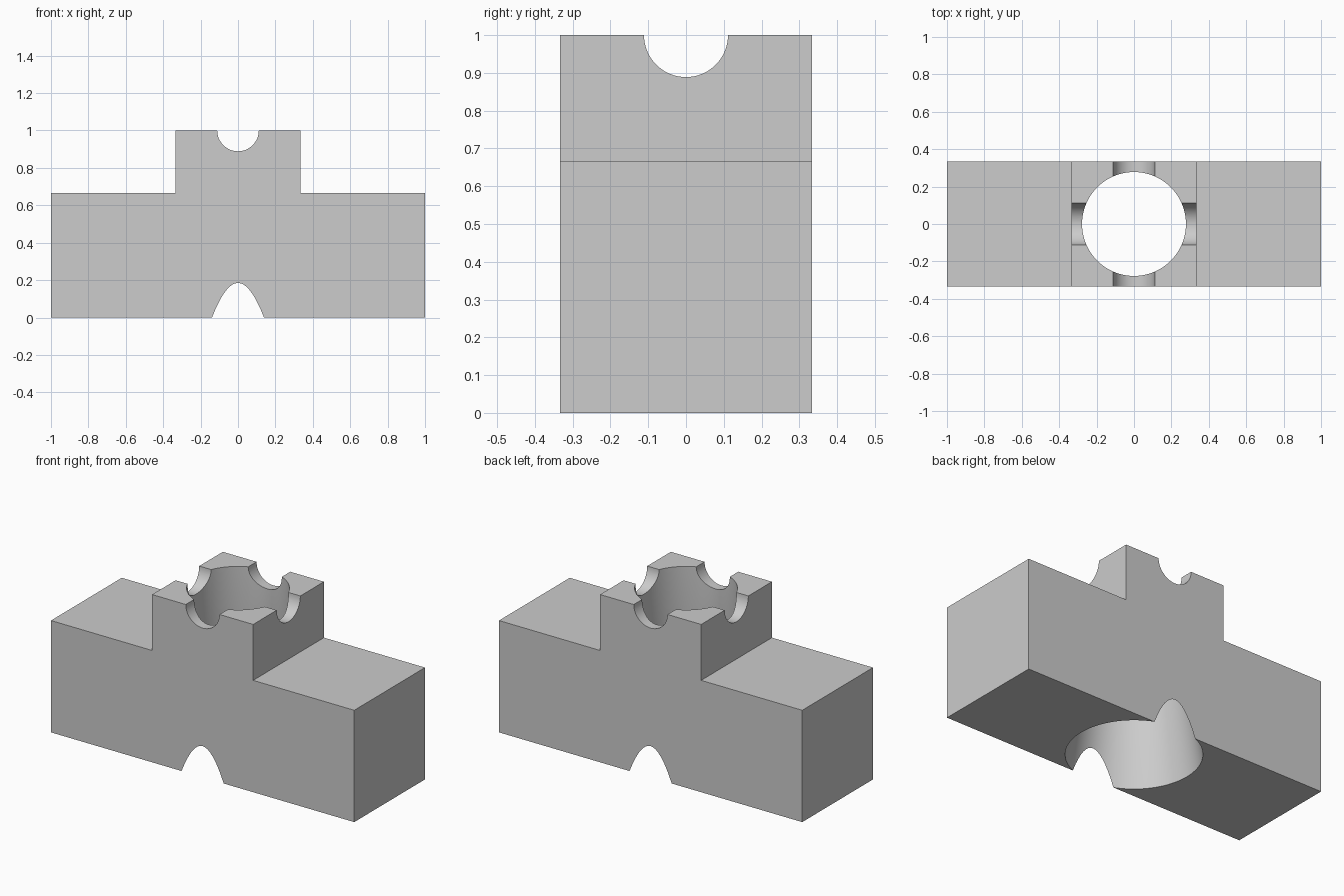
import bpy
import bmesh
from math import pi, cos, sin, radians

if "Cube" in bpy.data.objects:
    bpy.data.objects.remove(bpy.data.objects["Cube"])

U = 1 / 9  # base module of the part

grey = bpy.data.materials.new("light grey")
grey.use_nodes = True
colour = (0.604, 0.604, 0.604, 1)
grey.diffuse_color = colour
grey.node_tree.nodes["Principled BSDF"].inputs["Base Color"].default_value = colour


def make_object(name, bm):
    bmesh.ops.recalc_face_normals(bm, faces=bm.faces)
    mesh = bpy.data.meshes.new(name)
    bm.to_mesh(mesh)
    bm.free()
    mesh.materials.append(grey)
    obj = bpy.data.objects.new(name, mesh)
    bpy.context.scene.collection.objects.link(obj)
    return obj


def extrude_profile(name, points, half_depth):
    """Extrude a closed (x, z) profile symmetrically along y."""
    bm = bmesh.new()
    face = bm.faces.new([bm.verts.new((x, -half_depth, z)) for x, z in points])
    new = bmesh.ops.extrude_face_region(bm, geom=[face])["geom"]
    verts = [v for v in new if isinstance(v, bmesh.types.BMVert)]
    bmesh.ops.translate(bm, verts=verts, vec=(0, 2 * half_depth, 0))
    return make_object(name, bm)


def lathe(name, profile, sides=128):
    """Closed solid of revolution about z from (radius, z) points."""
    bm = bmesh.new()
    rings = [[bm.verts.new((r * cos(2 * pi * i / sides), r * sin(2 * pi * i / sides), z))
              for i in range(sides)] for r, z in profile]
    for low, high in zip(rings, rings[1:]):
        for i in range(sides):
            j = (i + 1) % sides
            bm.faces.new((low[i], low[j], high[j], high[i]))
    bm.faces.new(rings[0])
    bm.faces.new(rings[-1])
    return make_object(name, bm)


# Stepped block: long bar with a raised square boss
half = [(9 * U, 0), (9 * U, 6 * U), (3 * U, 6 * U), (3 * U, 9 * U)]
block = extrude_profile("stepped_block", half + [(-x, z) for x, z in reversed(half)], 3 * U)

# Vertical bore, flaring to a cone that breaks out of the lower sides
slope = 0.15
flare_top = 5 * U
radius = 2.5 * U
bore = lathe("bore_cutter", [(radius + slope * (flare_top + 0.2), -0.2),
                             (radius, flare_top), (radius, 1.2)])

# Two crossing half-round grooves in the top of the boss
grooves = []
for name, turn in (("groove_x_cutter", (0, pi / 2, 0)), ("groove_y_cutter", (pi / 2, 0, 0))):
    groove = lathe(name, [(U, -0.5), (U, 0.5)], 64)
    groove.rotation_euler = turn
    groove.location.z = 1
    grooves.append(groove)

# Cut the block and discard the cutters
bpy.context.view_layer.objects.active = block
for cutter in [bore] + grooves:
    cutter.hide_render = True
    mod = block.modifiers.new(cutter.name, "BOOLEAN")
    mod.operation = "DIFFERENCE"
    mod.solver = "EXACT"
    mod.object = cutter
    bpy.ops.object.modifier_apply(modifier=mod.name)
    bpy.data.objects.remove(cutter)

# Smooth the round walls, keep the block edges crisp
bpy.ops.object.select_all(action="DESELECT")
block.select_set(True)
bpy.ops.object.shade_smooth_by_angle(angle=radians(20))
